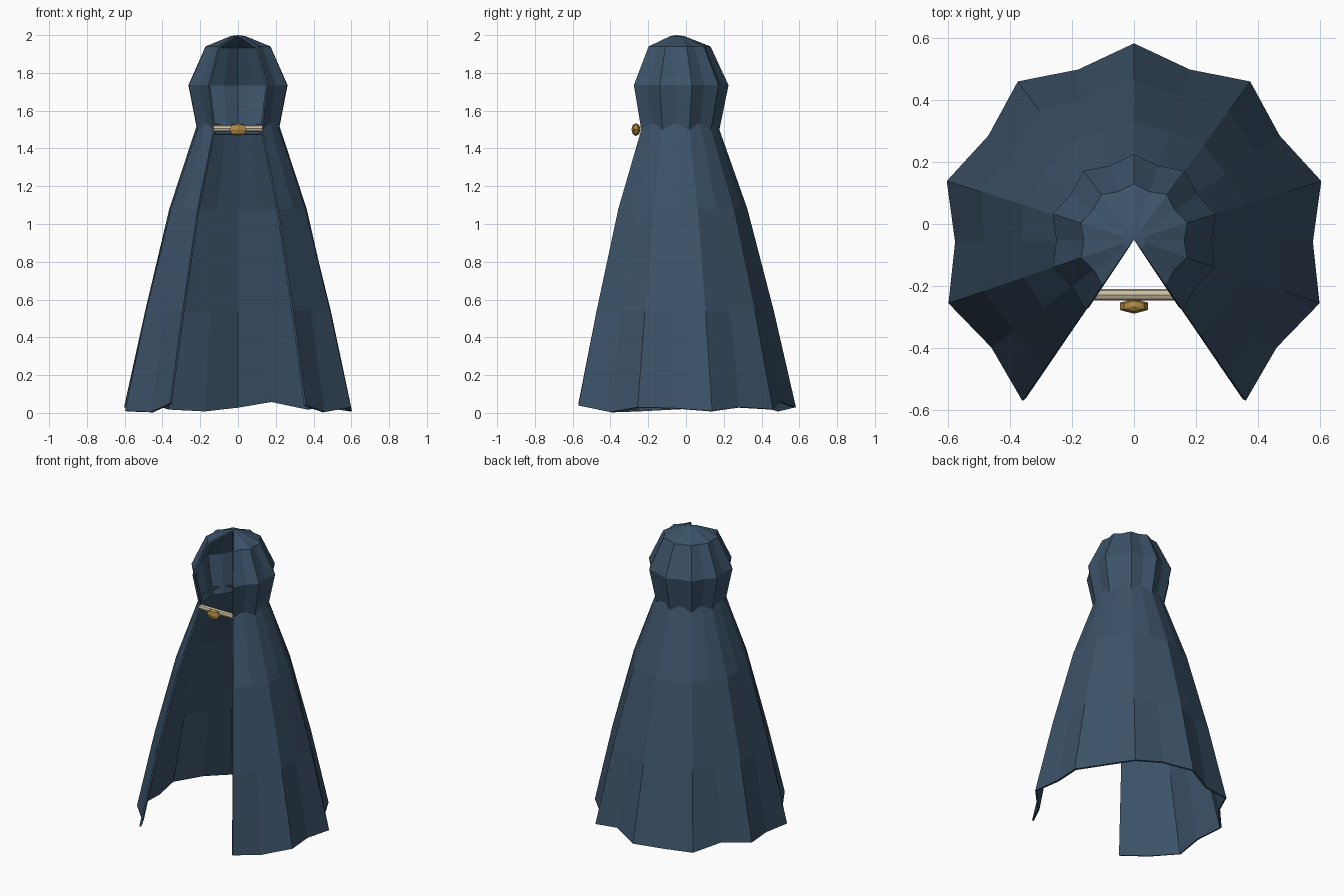
import bpy, bmesh
from math import sin, cos, radians

if "Cube" in bpy.data.objects:
    bpy.data.objects.remove(bpy.data.objects["Cube"])


def material(name, rgb):
    m = bpy.data.materials.new(name)
    m.use_nodes = True
    m.diffuse_color = (*rgb, 1)
    m.node_tree.nodes["Principled BSDF"].inputs["Base Color"].default_value = (*rgb, 1)
    return m


CLOTH = material("slate blue cloth", (0.045, 0.085, 0.14))
ROPE = material("cream cord", (0.6, 0.52, 0.36))
GOLD = material("old gold", (0.42, 0.24, 0.055))

FOLDS = 16           # panels around the open-fronted cloth
GAP = 34.7           # half the front opening, in degrees
CENTRE_Y = -0.05


def finish(name, bm, mat):
    mesh = bpy.data.meshes.new(name)
    bm.to_mesh(mesh)
    bm.free()
    mesh.materials.append(mat)
    ob = bpy.data.objects.new(name, mesh)
    bpy.context.collection.objects.link(ob)
    return ob


def pleated(name, profile, hem=None, apex=None):
    """Open ring of pleats; profile rows are (ridge radius, valley ratio, z), top first."""
    bm = bmesh.new()
    rows = []
    for j, (r, ratio, z) in enumerate(profile):
        row = []
        for i in range(FOLDS + 1):
            a = radians(-90 + GAP + (360 - 2 * GAP) * i / FOLDS)
            rr = r * (ratio if i % 2 else 1)
            zz = hem[i] if hem and j == len(profile) - 1 else z
            row.append(bm.verts.new((rr * cos(a), CENTRE_Y + rr * sin(a), zz)))
        rows.append(row)
    for up, low in zip(rows, rows[1:]):
        for i in range(FOLDS):
            bm.faces.new((low[i], low[i + 1], up[i + 1], up[i]))
    if apex:
        tip = bm.verts.new((0, CENTRE_Y, apex))
        for i in range(FOLDS):
            bm.faces.new((rows[0][i], rows[0][i + 1], tip))
    ob = finish(name, bm, CLOTH)
    mod = ob.modifiers.new("thickness", "SOLIDIFY")
    mod.thickness = 0.012
    mod.offset = -1
    return ob


# Long cape with a wavy hem
hem = [0.04, 0.005, 0.03, 0.025, 0.01, 0.03, 0.02, 0.06, 0.03,
       0.01, 0.02, 0.05, 0.03, 0.02, 0.01, 0.005, 0.05]
pleated("cape", [(0.216, 1, 1.53), (0.375, 0.97, 1.08),
                 (0.515, 0.94, 0.54), (0.632, 0.912, 0)], hem=hem)

# Pleated hood
pleated("hood", [(0.04, 0.92, 1.995), (0.18, 0.9, 1.94),
                 (0.275, 0.91, 1.735), (0.222, 0.91, 1.475)], apex=2.0)

# Cord across the collar
bpy.ops.mesh.primitive_cylinder_add(vertices=8, radius=0.019, depth=0.26,
                                    location=(0, -0.228, 1.506), rotation=(0, radians(90), 0))
cord = bpy.context.object
cord.name = "collar_cord"
cord.data.materials.append(ROPE)

# Faceted clasp
bm = bmesh.new()
bmesh.ops.create_uvsphere(bm, u_segments=6, v_segments=4, radius=1)
clasp = finish("clasp", bm, GOLD)
clasp.scale = (0.052, 0.024, 0.034)
clasp.location = (0, -0.265, 1.5)
